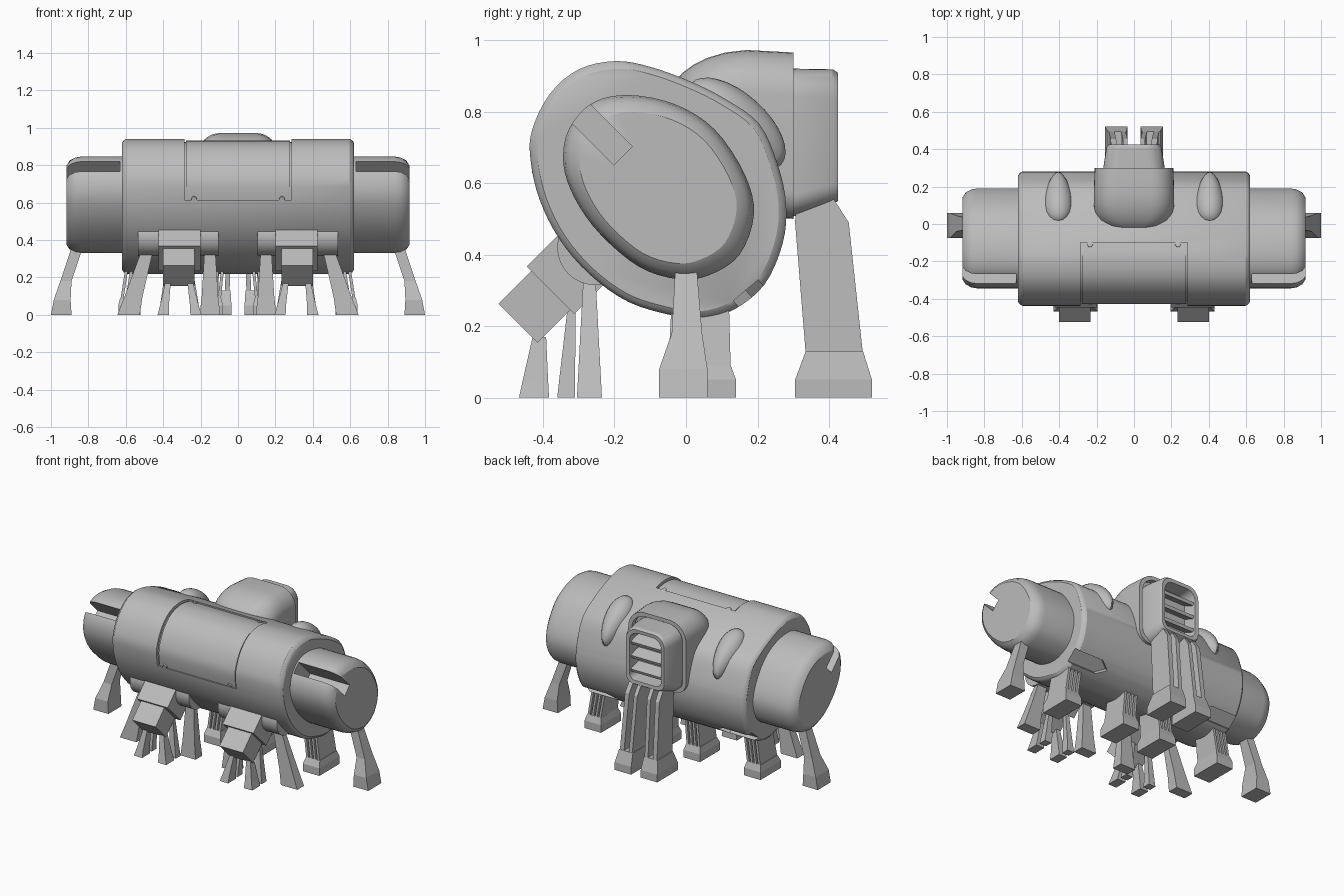
import bpy, bmesh, math
from mathutils import Vector, Matrix

if "Cube" in bpy.data.objects:
    bpy.data.objects.remove(bpy.data.objects["Cube"])

grey = bpy.data.materials.new("plain grey")
grey.use_nodes = True
grey.diffuse_color = (0.5, 0.5, 0.5, 1)
grey.node_tree.nodes["Principled BSDF"].inputs["Base Color"].default_value = (0.5, 0.5, 0.5, 1)


def finish(name, bm):
    bmesh.ops.recalc_face_normals(bm, faces=bm.faces)
    me = bpy.data.meshes.new(name)
    bm.to_mesh(me)
    bm.free()
    me.materials.append(grey)
    ob = bpy.data.objects.new(name, me)
    bpy.context.collection.objects.link(ob)
    return ob


def activate(ob):
    bpy.ops.object.select_all(action='DESELECT')
    ob.select_set(True)
    bpy.context.view_layer.objects.active = ob


def smooth(ob, angle=30):
    activate(ob)
    bpy.ops.object.shade_smooth_by_angle(angle=math.radians(angle))


def cut(ob, cutters):
    activate(ob)
    for c in cutters:
        m = ob.modifiers.new("cut", 'BOOLEAN')
        m.operation, m.object, m.solver = 'DIFFERENCE', c, 'EXACT'
        bpy.ops.object.modifier_apply(modifier=m.name)
        bpy.data.objects.remove(c)


def loft(name, rings):
    bm = bmesh.new()
    vs = [[bm.verts.new(p) for p in r] for r in rings]
    n = len(vs[0])
    for a, b in zip(vs, vs[1:]):
        for i in range(n):
            j = (i + 1) % n
            bm.faces.new((a[i], a[j], b[j], b[i]))
    bm.faces.new(vs[0])
    bm.faces.new(vs[-1])
    return finish(name, bm)


def box(name, loc, size, tilt=0):
    bm = bmesh.new()
    m = Matrix.Translation(loc) @ Matrix.Rotation(math.radians(tilt), 4, 'X') @ Matrix.Diagonal((*size, 1))
    bmesh.ops.create_cube(bm, size=1, matrix=m)
    return finish(name, bm)


def cylinder(name, loc, axis, r, length, seg=32):
    bm = bmesh.new()
    rot = Vector(axis).to_track_quat('Z', 'Y').to_matrix().to_4x4()
    bmesh.ops.create_cone(bm, cap_ends=True, segments=seg, radius1=r, radius2=r, depth=length,
                          matrix=Matrix.Translation(loc) @ rot)
    return finish(name, bm)


def strut(name, *levels):
    # each level: x0, x1, y0, y1, z
    return loft(name, [[(a, c, z), (b, c, z), (b, d, z), (a, d, z)] for a, b, c, d, z in levels])


def spline(pts, steps=4):
    out, n = [], len(pts)
    for i in range(n):
        a, b, c, d = (Vector(pts[(i + k) % n]) for k in (-1, 0, 1, 2))
        for s in range(steps):
            t = s / steps
            out.append(0.5 * (2 * b + (c - a) * t + (2 * a - 5 * b + 4 * c - d) * t * t
                              + (3 * b - a - 3 * c + d) * t ** 3))
    return out


CENTRE = Vector((-0.08, 0.58))


def at_x(profile, x, f=1.0):
    return [(x, *(CENTRE + (p - CENTRE) * f)) for p in profile]


# Hull: tilted oval tube with chamfered ends
hull_profile = spline([(.05, .22), (-.03, .228), (-.16, .267), (-.27, .345), (-.354, .443), (-.41, .555),
                       (-.435, .667), (-.43, .75), (-.38, .85), (-.3, .918), (-.197, .941), (-.1, .925),
                       (.01, .885), (.11, .835), (.205, .765), (.256, .653), (.28, .54), (.27, .43),
                       (.22, .317), (.136, .247)])
hull = loft("hull", [at_x(hull_profile, x, f) for x, f in
                     ((-.62, .94), (-.612, .975), (-.597, 1), (.597, 1), (.612, .975), (.62, .94))])


def arc_strip(name, half_w, lo, hi, y_max, z_min):
    arc = [p for p in hull_profile if p.x < y_max and p.y > z_min]
    return loft(name, [at_x(arc, x, lo) + at_x(arc[::-1], x, hi) for x in (-half_w, half_w)])


# Front hatch recess and two pointed notches under the rear
cutters = [arc_strip("hatch_cutter", .287, .95, 1.15, -.08, .59)]
normal, along = Vector((0, .65, -.76)), Vector((0, .76, .65))
for s in (-1, 1):
    base = Vector((0, .18, .285))
    plan = [(.7, -.045), (.7, .045), (.42, .045), (.36, 0), (.42, -.045)]
    cutters.append(loft("notch_cutter", [[base + Vector((s * x, 0, 0)) + along * w + normal * h
                                          for x, w in plan] for h in (-.02, .1)]))
cut(hull, cutters)
smooth(hull)
smooth(arc_strip("hatch", .277, .94, .973, -.09, .6))
for s in (-1, 1):
    for y, z, n in ((-.417, .62, (0, -.96, -.28)), (-.11, .916, (0, .25, .97))):
        smooth(cylinder("hatch_screw", (s * .235, y, z), n, .015, .02, 16))

# End caps with a diagonal slot
cap_profile = spline([(-.158, .846), (-.03, .82), (.08, .75), (.164, .625), (.19, .513), (.15, .4),
                      (.066, .343), (-.02, .331), (-.13, .365), (-.24, .457), (-.31, .555), (-.343, .653),
                      (-.328, .75), (-.26, .825)])
for s in (-1, 1):
    cap = loft("end_cap", [at_x(cap_profile, s * x, f) for x, f in
                           ((.5, 1), (.84, 1), (.87, .98), (.9, .92), (.917, .82))])
    cut(cap, [box("slot_cutter", (s * .82, -.275, .775), (.38, .28, .073), -45)])
    smooth(cap)


# Rear hood and nozzle
def arch(y, w, z0, z1, r, rb):
    pts = []
    for cx, cz, rad, a0 in ((w - r, z1 - r, r, 0), (r - w, z1 - r, r, 90),
                            (rb - w, z0 + rb, rb, 180), (w - rb, z0 + rb, rb, 270)):
        for k in range(9):
            a = math.radians(a0 + k * 11.25)
            pts.append((cx + rad * math.cos(a), y, cz + rad * math.sin(a)))
    return pts


smooth(loft("rear_hood", [arch(*v) for v in (
    (-.03, .12, .52, .885, .1, .08), (-.01, .17, .52, .908, .11, .08), (.02, .196, .52, .93, .12, .08),
    (.06, .21, .52, .95, .12, .08), (.11, .215, .52, .965, .12, .08), (.17, .215, .51, .972, .12, .08),
    (.3, .21, .5, .965, .12, .08), (.3, .185, .525, .94, .1, .06), (.265, .185, .525, .94, .1, .06))]))
smooth(loft("nozzle", [arch(*v) for v in (
    (.24, .165, .5, .92, .08, .06), (.295, .165, .505, .92, .08, .06), (.41, .147, .54, .918, .08, .06),
    (.425, .138, .55, .908, .075, .05), (.423, .115, .572, .885, .06, .04),
    (.34, .105, .58, .875, .05, .035))]))
for z in (.64, .73, .82):
    box("nozzle_slat", (0, .375, z), (.22, .08, .02), -20)

# Teardrop pods on the upper rear
for s in (-1, 1):
    bm = bmesh.new()
    bmesh.ops.create_uvsphere(bm, u_segments=24, v_segments=16, radius=1)
    for v in bm.verts:
        v.co.x *= .075 * (1 - .3 * v.co.y)
        v.co.y *= .17
        v.co.z *= .085
    bmesh.ops.transform(bm, verts=bm.verts, matrix=Matrix.Translation((s * .405, .14, .765))
                        @ Matrix.Rotation(math.radians(-42), 4, 'X'))
    smooth(finish("pod", bm))
    box("pod_pin", (s * .4, .237, .7), (.014, .02, .06), 25)

# Front arms: cross bar, collar and angled block
for s in (-1, 1):
    smooth(cylinder("arm_bar", (s * .32, -.255, .42), (1, 0, 0), .105, .43))
    box("arm_collar", (s * .312, -.32, .359), (.225, .166, .188), 45)
    box("arm_block", (s * .317, -.364, .314), (.17, .3, .154), 45)


# Struts that carry every part to the ground
def foot(name, s, x, y, top_x, top_y, z, w, d):
    strut(name, *[(s * (cx - a), s * (cx + a), cy - b, cy + b, h) for cx, cy, a, b, h in (
        (x, y, w, d, 0), (x + (top_x - x) * .25, y + (top_y - y) * .25, w * .8, d * .85, z * .27),
        (top_x, top_y, w * .5, d * .45, z))])


for s in (-1, 1):
    strut("end_strut", *[(s * a, s * b, c, d, z) for a, b, c, d, z in (
        (.89, 1, -.075, .06, 0), (.895, .985, -.075, .06, .08), (.89, .95, -.04, .045, .18),
        (.83, .89, -.03, .03, .36))])
    foot("bar_outer_strut", s, .585, -.27, .48, -.27, .36, .06, .035)
    foot("bar_inner_strut", s, .15, -.27, .15, -.27, .36, .055, .035)
    for x, top in ((.4, .375), (.225, .255)):
        foot("block_strut", s, x, -.425, top, -.41, .17, .03, .042)
        foot("collar_strut", s, x, -.335, top, -.32, .25, .025, .025)
    # Forked stands under the hull
    for x, lean in ((.58, -.03), (.14, -.02)):
        strut("fork_base", *[(s * (x - a), s * (x + a), c, d, z) for a, c, d, z in (
            (.06, -.07, .14, 0), (.06, -.07, .14, .05), (.05, -.05, .125, .09))])
        for k in range(4):
            px = x - .04 + k * .027
            strut("fork_prong", *[(s * (p - .008), s * (p + .008), c, d, z) for p, c, d, z in (
                (px, -.05, .125, .08), (px + lean, -.04, .12, .27))])
    # Tall fins under the nozzle
    strut("nozzle_foot", *[(s * a, s * b, c, d, z) for a, b, c, d, z in (
        (.035, .155, .305, .52, 0), (.035, .155, .305, .52, .05), (.04, .14, .335, .495, .13))])
    for a, w in ((.045, .025), (.105, .03)):
        strut("nozzle_fin", *[(s * p, s * (p + w), c, d, z) for p, c, d, z in (
            (a, .335, .495, .12), (a - .01, .305, .455, .49), (a - .012, .31, .41, .56))])
